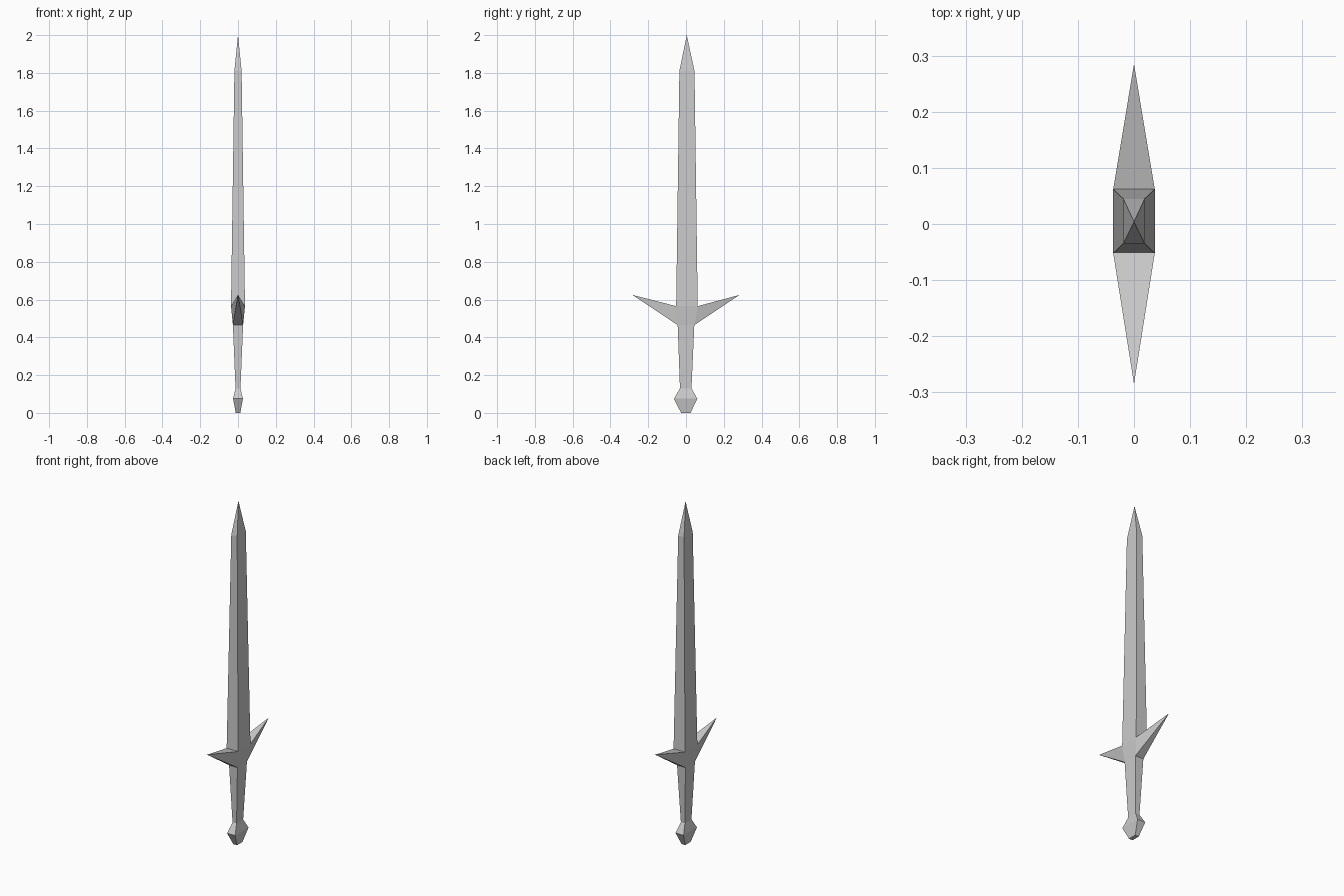
import bpy, bmesh

if "Cube" in bpy.data.objects:
    bpy.data.objects.remove(bpy.data.objects["Cube"])

# Rectangular sections of the sword: (z, half width x, y min, y max)
FOOT = (0.0, 0.012, -0.026, 0.024)
BULGE = (0.075, 0.026, -0.064, 0.06)
GRIP_LOW = (0.13, 0.013, -0.032, 0.029)
GRIP_TOP = (0.465, 0.027, -0.044, 0.044)
BLADE_BASE = (0.565, 0.037, -0.052, 0.062)
BLADE_TOP = (1.81, 0.019, -0.035, 0.045)


def loft(name, sections, cap=False, tip=None, spikes=()):
    """Skin rectangles bottom to top; optional floor, apex and side spikes."""
    bm = bmesh.new()
    rings = [[bm.verts.new(p) for p in ((-x, y0, z), (x, y0, z), (x, y1, z), (-x, y1, z))]
             for z, x, y0, y1 in sections]
    if cap:
        bm.faces.new(rings[0][::-1])
    points = {side: bm.verts.new(co) for side, co in spikes}
    for a, b in zip(rings, rings[1:]):
        for i in range(4):
            j = (i + 1) % 4
            quad = [a[i], a[j], b[j], b[i]]
            if i in points:
                for k in range(4):
                    bm.faces.new((quad[k], quad[(k + 1) % 4], points[i]))
            else:
                bm.faces.new(quad)
    if tip:
        apex = bm.verts.new(tip)
        for i in range(4):
            bm.faces.new((rings[-1][i], rings[-1][(i + 1) % 4], apex))
    mesh = bpy.data.meshes.new(name)
    bm.to_mesh(mesh)
    bm.free()
    obj = bpy.data.objects.new(name, mesh)
    bpy.context.collection.objects.link(obj)
    return obj


# Pommel and grip
loft("pommel", [FOOT, BULGE, GRIP_LOW], cap=True)
loft("grip", [GRIP_LOW, GRIP_TOP])

# Crossguard with front (side 0) and back (side 2) spikes
loft("crossguard", [GRIP_TOP, BLADE_BASE],
     spikes=[(0, (0, -0.285, 0.625)), (2, (0, 0.285, 0.625))])

# Tapered blade
loft("blade", [BLADE_BASE, BLADE_TOP], tip=(0, 0.004, 2.0))
